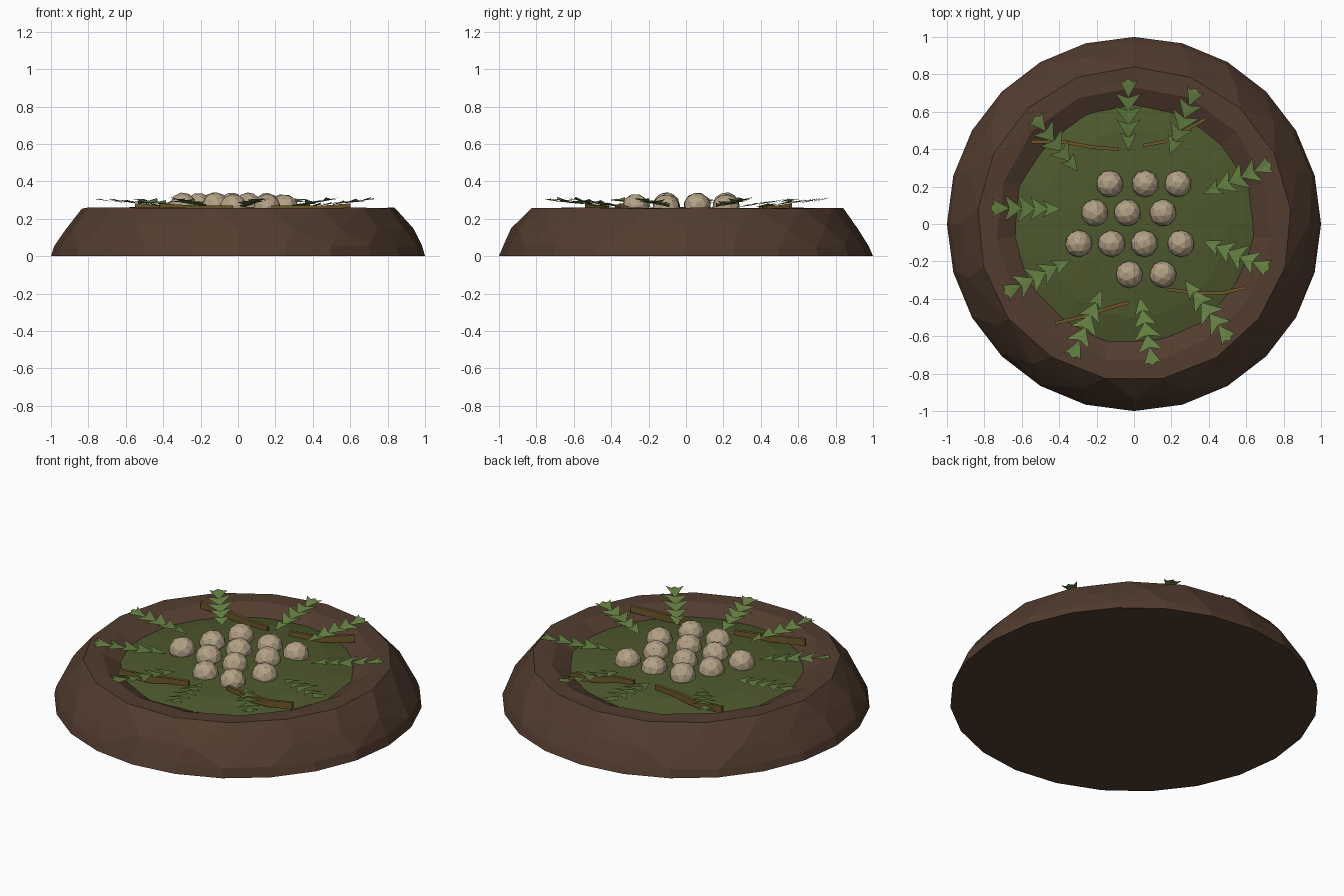
import bpy, bmesh, random
from math import sin, cos, pi, tau
from mathutils import Vector

random.seed(4)
cube = bpy.data.objects.get("Cube")
if cube:
    bpy.data.objects.remove(cube)


def material(name, rgb):
    m = bpy.data.materials.new(name)
    m.use_nodes = True
    m.diffuse_color = (*rgb, 1)
    bsdf = m.node_tree.nodes["Principled BSDF"]
    bsdf.inputs["Base Color"].default_value = (*rgb, 1)
    bsdf.inputs["Roughness"].default_value = 0.9
    return m


soil = material("soil_brown", (0.085, 0.046, 0.028))
moss = material("moss_green", (0.075, 0.098, 0.027))
leaf = material("leaf_green", (0.13, 0.22, 0.055))
shell = material("shell_cream", (0.45, 0.36, 0.24))
wood = material("twig_olive", (0.15, 0.095, 0.023))


def finish(bm, name, mat):
    mesh = bpy.data.meshes.new(name)
    bm.to_mesh(mesh)
    bm.free()
    mesh.materials.append(mat)
    obj = bpy.data.objects.new(name, mesh)
    bpy.context.collection.objects.link(obj)
    return obj


def ring(bm, radius, z, count, jitter=0.0):
    """Closed loop of vertices, starting at the back."""
    verts = []
    for i in range(count):
        a = pi / 2 + tau * i / count
        r = radius + random.uniform(-jitter, jitter)
        dz = random.uniform(-jitter, jitter)
        verts.append(bm.verts.new((r * cos(a), r * sin(a), z + dz)))
    edges = [bm.edges.new((verts[i], verts[(i + 1) % count])) for i in range(count)]
    return verts, edges


# Soil mound: rounded outer wall, flat rim, sloping bowl
bm = bmesh.new()
profile = [(1.0, 0.0, 24, 0), (0.985, 0.05, 24, 0.008), (0.93, 0.15, 20, 0.01),
           (0.838, 0.257, 17, 0.003), (0.735, 0.257, 15, 0.006), (0.615, 0.195, 15, 0.006)]
loops = [ring(bm, *p) for p in profile]
for lower, upper in zip(loops, loops[1:]):
    bmesh.ops.bridge_loops(bm, edges=lower[1] + upper[1])
for end in (loops[0], loops[-1]):
    bm.faces.new(end[0])
bmesh.ops.recalc_face_normals(bm, faces=bm.faces)
finish(bm, "soil_mound", soil)

# Mossy bed: shallow dome inside the bowl
bm = bmesh.new()
loops = [ring(bm, r, z, 20) for r, z in ((0.665, 0.2), (0.5, 0.238), (0.3, 0.256))]
for lower, upper in zip(loops, loops[1:]):
    bmesh.ops.bridge_loops(bm, edges=lower[1] + upper[1])
top = bm.verts.new((0, 0, 0.264))
for e in loops[-1][1]:
    bm.faces.new((*e.verts, top))
bmesh.ops.recalc_face_normals(bm, faces=bm.faces)
finish(bm, "moss_bed", moss)

# Eggs: half buried, laid out in rows
rows = {0.215: (-0.13, 0.06, 0.235), 0.06: (-0.21, -0.035, 0.155),
        -0.105: (-0.295, -0.12, 0.055, 0.25), -0.27: (-0.025, 0.155)}
for y, xs in rows.items():
    for x in xs:
        bm = bmesh.new()
        bmesh.ops.create_icosphere(bm, subdivisions=2, radius=0.073)
        egg = finish(bm, "egg", shell)
        egg.location = (x, y, random.uniform(0.258, 0.27))
        egg.rotation_euler = [random.uniform(0, tau) for _ in range(3)]


def fern(start, end, tiers=5):
    """Frond of arrow-shaped leaflet pairs that rises toward its tip."""
    a, b = Vector((*start, 0.262)), Vector((*end, 0.3))
    along = (b - a).normalized()
    side = Vector((-along.y, along.x, 0))
    up = Vector((0, 0, 1))
    step = (b - a).length / (tiers + 0.4)
    bm = bmesh.new()
    for i in range(tiers):
        base = a + along * step * i
        width = (0.045, 0.065, 0.078, 0.07, 0.05)[i]
        notch = base + along * step * 1.05 + up * 0.008
        root = bm.verts.new(base)
        mid = bm.verts.new(notch)
        for s in (1, -1):
            tip = bm.verts.new(base + along * step * 1.4 + side * width * s
                               + up * random.uniform(0.0, 0.018))
            bm.faces.new((root, mid, tip) if s > 0 else (root, tip, mid))
    # Closing leaflet at the tip
    base = a + along * step * (tiers - 0.2)
    pts = [base, base + along * step * 0.4 - side * 0.03,
           base + along * step * 0.7, base + along * step * 0.4 + side * 0.03]
    bm.faces.new([bm.verts.new(p + up * 0.006) for p in pts])
    finish(bm, "fern", leaf)


for start, end in (((-0.03, 0.39), (-0.03, 0.77)), ((0.19, 0.37), (0.33, 0.72)),
                   ((0.37, 0.16), (0.73, 0.32)), ((0.37, -0.09), (0.72, -0.24)),
                   ((0.27, -0.3), (0.51, -0.62)), ((0.03, -0.39), (0.1, -0.75)),
                   ((-0.17, -0.35), (-0.33, -0.71)), ((-0.34, -0.19), (-0.69, -0.37)),
                   ((-0.39, 0.08), (-0.76, 0.085)), ((-0.3, 0.28), (-0.53, 0.57))):
    fern(start, end)


def twig(points):
    """Thin upright strip following a bent path."""
    bm = bmesh.new()
    sections = []
    for i, p in enumerate(points):
        p = Vector(p)
        d = Vector(points[min(i + 1, len(points) - 1)]) - Vector(points[max(i - 1, 0)])
        n = Vector((-d.y, d.x)).normalized() * 0.009
        z = 0.252 if p.length < 0.6 else 0.262
        sections.append([bm.verts.new((*(p + n * s), z + h))
                         for s, h in ((-1, -0.02), (1, -0.02), (1, 0.02), (-1, 0.02))])
    for u, v in zip(sections, sections[1:]):
        for k in range(4):
            bm.faces.new((u[k], u[(k + 1) % 4], v[(k + 1) % 4], v[k]))
    bm.faces.new(sections[0])
    bm.faces.new(sections[-1])
    bmesh.ops.recalc_face_normals(bm, faces=bm.faces)
    finish(bm, "twig", wood)


for path in (((-0.55, 0.44), (-0.38, 0.44), (-0.22, 0.41), (-0.08, 0.4)),
             ((0.05, 0.42), (0.16, 0.44), (0.27, 0.5), (0.38, 0.56)),
             ((-0.42, -0.53), (-0.25, -0.49), (-0.14, -0.45), (-0.03, -0.42)),
             ((0.18, -0.35), (0.33, -0.37), (0.47, -0.37), (0.6, -0.34))):
    twig(path)
